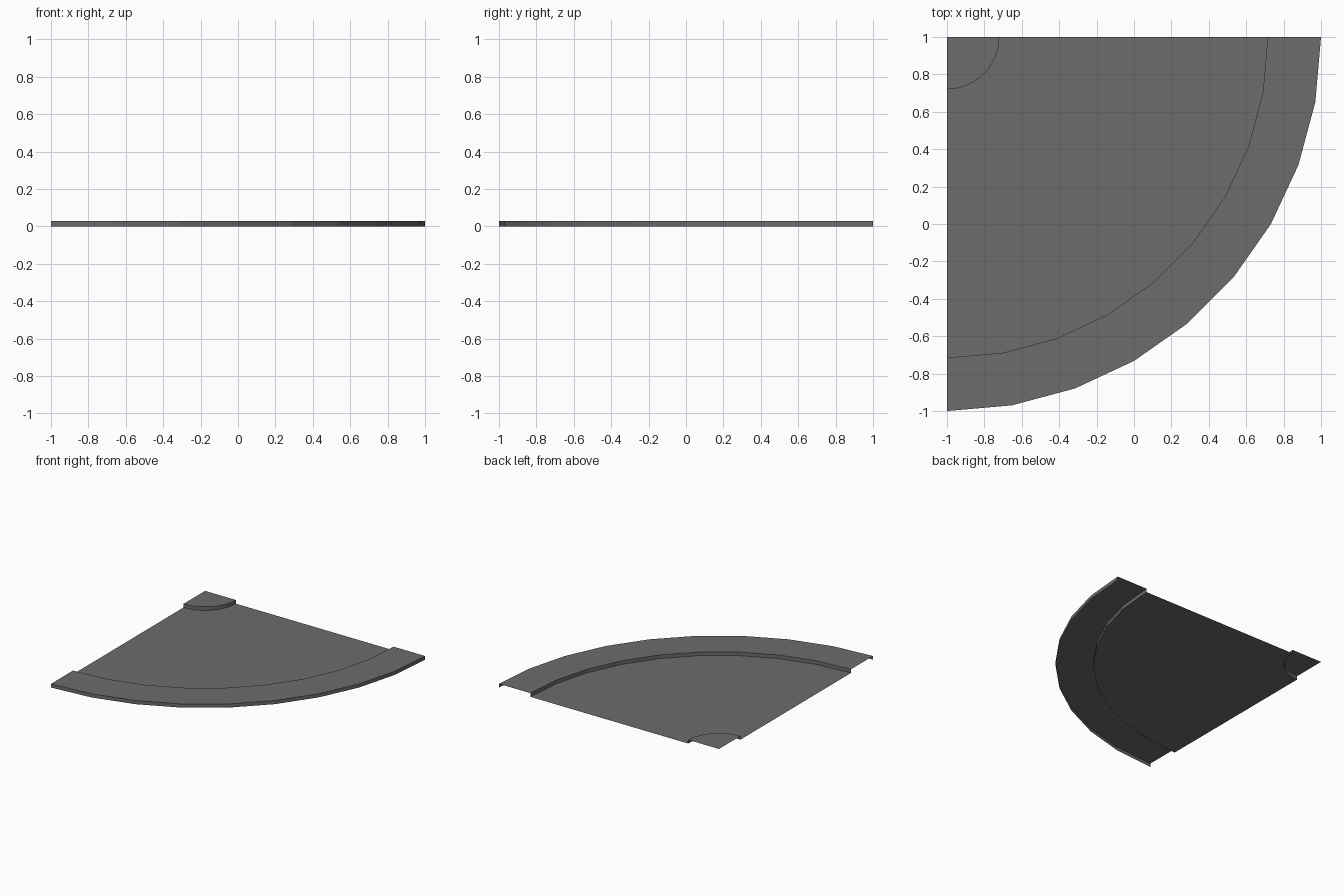
import bpy
import bmesh
import math

if "Cube" in bpy.data.objects:
    bpy.data.objects.remove(bpy.data.objects["Cube"])

SEGMENTS = 9              # 10 degrees per segment over the quarter turn
CENTRE = (-1.0, 1.0)      # pivot of the bend
KERB = 0.03               # pavement height

asphalt = bpy.data.materials.new("dark_grey")
asphalt.diffuse_color = (0.15, 0.15, 0.15, 1.0)
asphalt.use_nodes = True
asphalt.node_tree.nodes["Principled BSDF"].inputs["Base Color"].default_value = asphalt.diffuse_color


def sweep(name, profile):
    """Sweep an open (radius, height) profile a quarter turn about the pivot."""
    bm = bmesh.new()
    rings = []
    for i in range(SEGMENTS + 1):
        a = -math.pi / 2 + math.pi / 2 * i / SEGMENTS
        rings.append([bm.verts.new((CENTRE[0] + r * math.cos(a),
                                    CENTRE[1] + r * math.sin(a), z))
                      for r, z in profile])
    for p, q in zip(rings, rings[1:]):
        for j in range(len(profile) - 1):
            bm.faces.new((p[j], p[j + 1], q[j + 1], q[j]))
    # collapse the pivot points and merge the flat faces
    bmesh.ops.remove_doubles(bm, verts=bm.verts, dist=1e-5)
    bmesh.ops.dissolve_limit(bm, angle_limit=math.radians(1),
                             verts=bm.verts, edges=bm.edges)
    mesh = bpy.data.meshes.new(name)
    bm.to_mesh(mesh)
    bm.free()
    mesh.materials.append(asphalt)
    obj = bpy.data.objects.new(name, mesh)
    bpy.context.collection.objects.link(obj)
    return obj


# Raised pavement at the inside corner, with its kerb face
sweep("inner_pavement", [(0, KERB), (0.28, KERB), (0.28, 0)])
# Flat road surface
sweep("road", [(0.28, 0), (1.715, 0)])
# Raised outer pavement: inner kerb, top, outer wall
sweep("outer_pavement", [(1.715, 0), (1.715, KERB), (2, KERB), (2, 0)])
